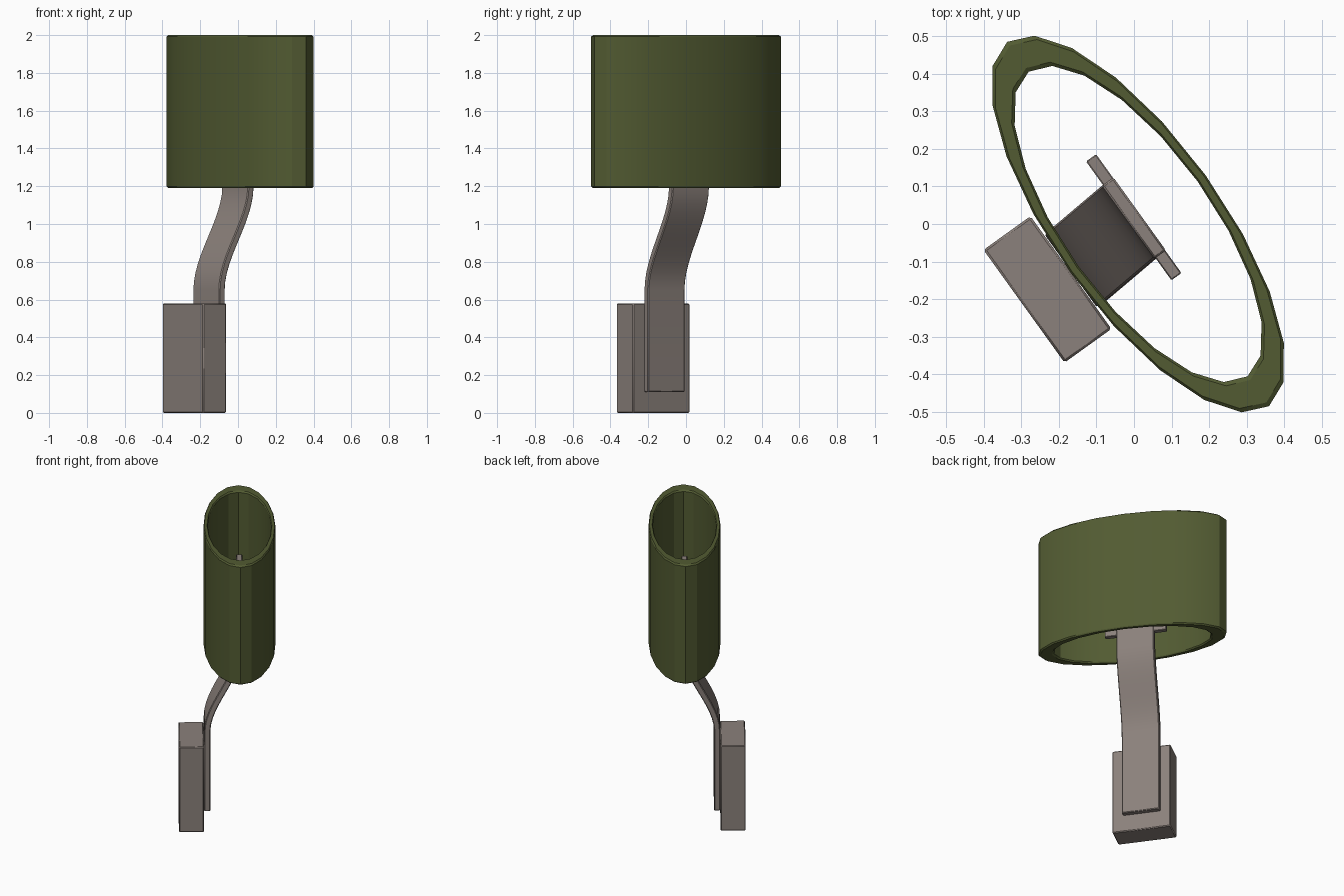
import bpy, bmesh, math

if "Cube" in bpy.data.objects:
    bpy.data.objects.remove(bpy.data.objects["Cube"])

TURN = math.radians(35.7)   # whole lamp is turned about z; local x = outward, local y = sideways


def material(name, rgb):
    m = bpy.data.materials.new(name)
    m.diffuse_color = (*rgb, 1)
    m.use_nodes = True
    m.node_tree.nodes["Principled BSDF"].inputs["Base Color"].default_value = m.diffuse_color
    return m


olive = material("olive green", (0.085, 0.105, 0.032))
metal = material("warm grey metal", (0.26, 0.22, 0.20))


def make(name, rings, mat, closed=False, bevel=0.006, loc=(0, 0, 0)):
    """Skin a list of rings of points, with end caps or joined into a loop."""
    bm = bmesh.new()
    vs = [[bm.verts.new(p) for p in r] for r in rings]
    n, k = len(vs), len(vs[0])
    for i in range(n if closed else n - 1):
        a, b = vs[i], vs[(i + 1) % n]
        for j in range(k):
            bm.faces.new((a[j], a[(j + 1) % k], b[(j + 1) % k], b[j]))
    if not closed:
        bm.faces.new(vs[0])
        bm.faces.new(vs[-1])
    bmesh.ops.recalc_face_normals(bm, faces=bm.faces)
    me = bpy.data.meshes.new(name)
    bm.to_mesh(me)
    bm.free()
    me.materials.append(mat)
    ob = bpy.data.objects.new(name, me)
    bpy.context.collection.objects.link(ob)
    ob.location = loc
    ob.rotation_euler.z = TURN
    mod = ob.modifiers.new("edge bevel", 'BEVEL')
    mod.width = bevel
    mod.segments = 1
    mod.limit_method = 'ANGLE'
    mod.angle_limit = math.radians(50)
    bpy.ops.object.select_all(action='DESELECT')
    ob.select_set(True)
    bpy.context.view_layer.objects.active = ob
    bpy.ops.object.shade_smooth_by_angle(angle=math.radians(30))
    return ob


def rect(cx, cy, hx, hy, z):
    return [(cx - hx, cy - hy, z), (cx + hx, cy - hy, z),
            (cx + hx, cy + hy, z), (cx - hx, cy + hy, z)]


def ellipse(a, b, z):
    return [(b * math.cos(t), a * math.sin(t), z)
            for t in (math.tau * i / 20 for i in range(20))]


# Wall plate
make("wall_plate", [rect(-0.289, -0.007, 0.077, 0.185, z) for z in (0, 0.58)], metal)

# Flat arm with an S bend
rings = [rect(-0.191, -0.003, 0.019, 0.12, 0.11)]
STEPS = 12
for i in range(STEPS + 1):
    t = i / STEPS
    s = t * t * (3 - 2 * t)
    slope = 0.2 * 6 * t * (1 - t) / 0.55
    thick = 0.019 * math.sqrt(1 + slope * slope)
    rings.append(rect(-0.191 + 0.2 * s, -0.003 + 0.016 * s, thick, 0.12, 0.65 + 0.55 * t))
rings.append(rect(0.009, 0.013, 0.019, 0.12, 1.74))
make("arm", rings, metal, bevel=0.005)

# Cross plate inside the shade
make("cross_plate", [rect(0.010, 0.015, 0.0165, 0.195, z) for z in (1.26, 1.66)], metal, bevel=0.003)

# Oval tube shade
make("shade", [ellipse(0.598, 0.222, 1.19), ellipse(0.598, 0.222, 2.0),
               ellipse(0.50, 0.195, 2.0), ellipse(0.50, 0.195, 1.19)],
     olive, closed=True, bevel=0.008, loc=(0.011, 0, 0))
